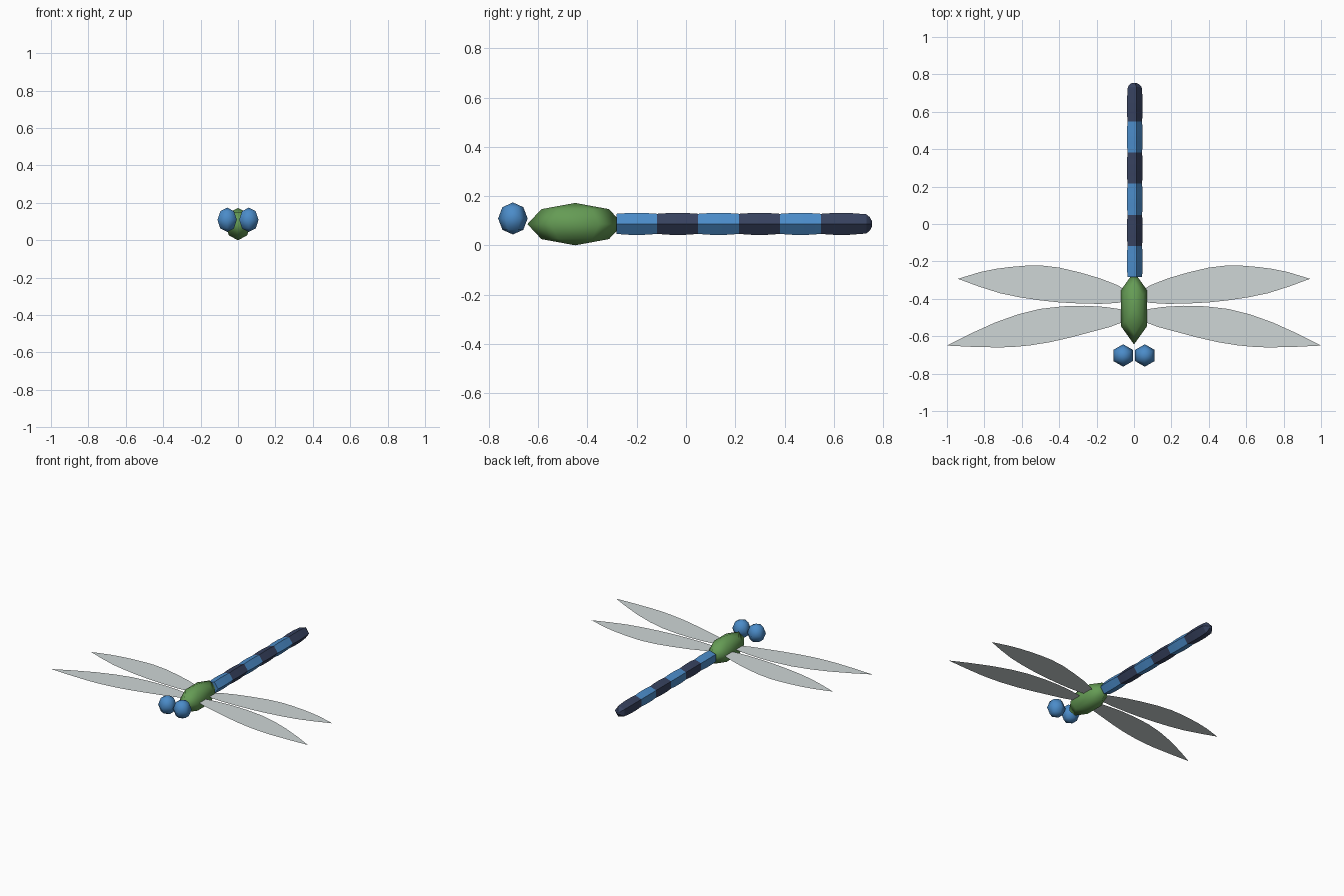
import bpy, bmesh, math
from mathutils import Matrix

if "Cube" in bpy.data.objects:
    bpy.data.objects.remove(bpy.data.objects["Cube"])


def material(name, rgb):
    m = bpy.data.materials.new(name)
    m.diffuse_color = (*rgb, 1)
    m.use_nodes = True
    m.node_tree.nodes["Principled BSDF"].inputs["Base Color"].default_value = m.diffuse_color
    return m


BLUE = material("sky_blue", (0.07, 0.26, 0.58))
NAVY = material("dark_navy", (0.038, 0.054, 0.114))
GREEN = material("leaf_green", (0.13, 0.33, 0.09))
WING = material("wing_grey", (0.62, 0.67, 0.67))
MID_Z = 0.087


def add_object(name, bm, mats):
    mesh = bpy.data.meshes.new(name)
    bm.to_mesh(mesh)
    bm.free()
    obj = bpy.data.objects.new(name, mesh)
    bpy.context.collection.objects.link(obj)
    for m in mats:
        mesh.materials.append(m)
    return obj


def low_ball(name, loc, radii, mat):
    """Six-sided, four-ring ball with a corner on the x axis."""
    bm = bmesh.new()
    bmesh.ops.create_uvsphere(bm, u_segments=6, v_segments=4, radius=1,
                              matrix=Matrix.Translation(loc) @ Matrix.Diagonal((*radii, 1)))
    for f in bm.faces:
        f.smooth = True
    return add_object(name, bm, [mat])


# Thorax and eyes
low_ball("thorax", (0, -0.45, 0.086), (0.08, 0.194, 0.086), GREEN)
for side, label in ((-1, "left"), (1, "right")):
    low_ball(label + "_eye", (side * 0.058, -0.703, 0.109), (0.06, 0.06, 0.065), BLUE)

# Abdomen: one five-sided tube of bulging bands, coloured alternately
START, STEP, BANDS = -0.283, 0.1662, 6
profile = []                                   # (y, radius, band index)
for i in range(BANDS):
    y = START + i * STEP
    profile += [(y, 0.043, i), (y + STEP * 0.3, 0.0465, i), (y + STEP * 0.7, 0.0465, i)]
profile += [(0.732, 0.041, 5), (0.747, 0.028, 5), (0.755, 0.012, 5)]

bm = bmesh.new()
rings = []
for y, r, _ in profile:
    rings.append([bm.verts.new((r * math.cos(a), y, MID_Z + r * math.sin(a)))
                  for a in (k * math.tau / 5 for k in range(5))])
for (lower, upper, p) in zip(rings, rings[1:], profile):
    for k in range(5):
        n = (k + 1) % 5
        f = bm.faces.new((lower[k], upper[k], upper[n], lower[n]))
        f.material_index = p[2] % 2
bm.faces.new(rings[0])
bm.faces.new(rings[-1]).material_index = 1
bmesh.ops.recalc_face_normals(bm, faces=bm.faces)
abdomen = add_object("abdomen", bm, [BLUE, NAVY])
bpy.context.view_layer.objects.active = abdomen
abdomen.select_set(True)
bpy.ops.object.shade_smooth_by_angle(angle=math.radians(30))

# Wings: flat leaf outlines, counter-clockwise on the right side
OUTLINES = {
    "front": [(0, -0.49), (0.06, -0.525), (0.13, -0.551), (0.34, -0.607), (0.45, -0.632),
              (0.556, -0.649), (0.64, -0.657), (0.72, -0.66), (0.86, -0.657), (1, -0.65),
              (0.88, -0.589), (0.743, -0.527), (0.62, -0.483), (0.503, -0.454),
              (0.38, -0.44), (0.262, -0.437), (0.16, -0.443), (0.075, -0.455)],
    "hind": [(0, -0.385), (0.04, -0.412), (0.09, -0.422), (0.18, -0.427), (0.289, -0.425),
             (0.4, -0.419), (0.503, -0.408), (0.61, -0.392), (0.717, -0.37),
             (0.83, -0.334), (0.941, -0.293), (0.823, -0.257), (0.74, -0.24), (0.663, -0.23),
             (0.58, -0.223), (0.503, -0.221), (0.4, -0.233), (0.289, -0.259),
             (0.18, -0.291), (0.086, -0.328)],
}
for pair, outline in OUTLINES.items():
    for side, label in ((-1, "left"), (1, "right")):
        bm = bmesh.new()
        verts = [bm.verts.new((side * x, y, 0.088)) for x, y in outline]
        bm.faces.new(verts[::side])
        add_object(f"{pair}_{label}_wing", bm, [WING])
